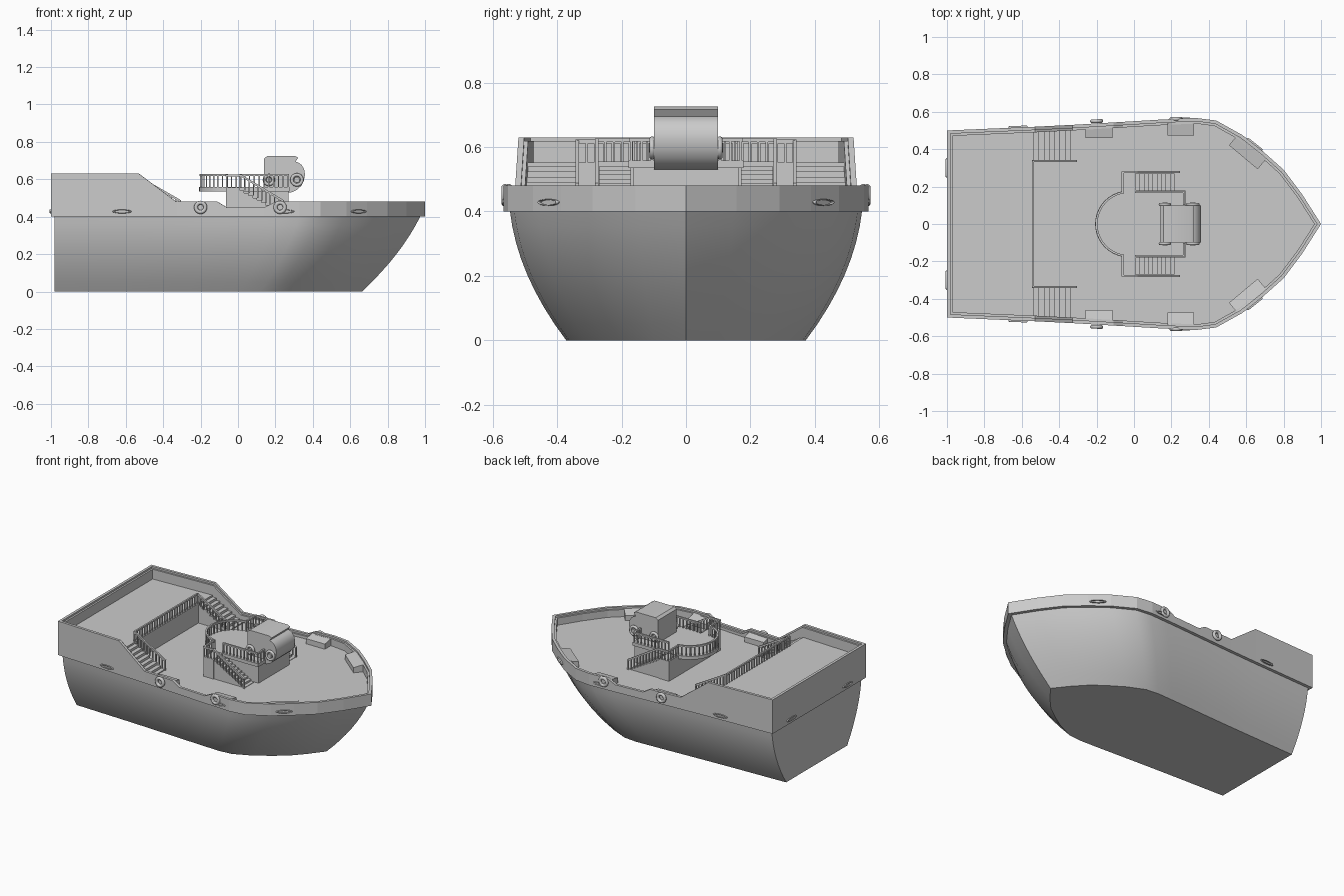
import bpy, bmesh, math
from mathutils import Vector, Matrix

if "Cube" in bpy.data.objects:
    bpy.data.objects.remove(bpy.data.objects["Cube"])


def finish(name, bm, angle=None):
    bmesh.ops.recalc_face_normals(bm, faces=bm.faces)
    me = bpy.data.meshes.new(name)
    bm.to_mesh(me)
    bm.free()
    ob = bpy.data.objects.new(name, me)
    bpy.context.collection.objects.link(ob)
    if angle:
        bpy.ops.object.select_all(action='DESELECT')
        ob.select_set(True)
        bpy.context.view_layer.objects.active = ob
        bpy.ops.object.shade_smooth_by_angle(angle=math.radians(angle))
    return ob


def loft(name, rings, closed=False, angle=None):
    """Skin a list of closed rings; cap the ends, or join last to first."""
    bm = bmesh.new()
    vs = [[bm.verts.new(p) for p in r] for r in rings]
    n = len(vs[0])
    for a, b in zip(vs, vs[1:] + (vs[:1] if closed else [])):
        for i in range(n):
            j = (i + 1) % n
            bm.faces.new((a[i], a[j], b[j], b[i]))
    if not closed:
        bm.faces.new(vs[0])
        bm.faces.new(vs[-1])
    return finish(name, bm, angle)


def prism(name, pts, z0, z1, angle=None):
    return loft(name, [[(x, y, z) for x, y in pts] for z in (z0, z1)], angle=angle)


def side_prism(name, pts, y0, y1, angle=None):
    return loft(name, [[(x, y, z) for x, z in pts] for y in (y0, y1)], angle=angle)


def block(name, x0, x1, y0, y1, z0, z1):
    return prism(name, [(x0, y0), (x1, y0), (x1, y1), (x0, y1)], z0, z1)


def bar(bm, p, q, w):
    p, q = Vector(p), Vector(q)
    d = q - p
    m = (Matrix.Translation((p + q) / 2) @ d.to_track_quat('Z', 'Y').to_matrix().to_4x4()
         @ Matrix.Diagonal((w, w, d.length + w * 0.5, 1)))
    bmesh.ops.create_cube(bm, size=1, matrix=m)


def railing(name, path, h=0.065, step=0.027):
    """Hand rail on evenly spaced posts along a path at floor level."""
    bm = bmesh.new()
    up = Vector((0, 0, h))
    path = [Vector(p) for p in path]
    for p, q in zip(path, path[1:]):
        bar(bm, p + up, q + up, 0.011)
        n = max(1, round((q - p).length / step))
        for i in range(n):
            a = p.lerp(q, i / n)
            bar(bm, a, a + up, 0.007)
    bar(bm, path[-1], path[-1] + up, 0.009)
    return finish(name, bm)


def stairs(name, x0, x1, y0, y1, z_top, z_low, n):
    """Solid flight going down towards +x."""
    pts = [(x0, z_low)]
    dx, dz = (x1 - x0) / n, (z_top - z_low) / n
    for i in range(n):
        pts += [(x0 + i * dx, z_top - i * dz), (x0 + (i + 1) * dx, z_top - i * dz)]
    pts.append((x1, z_low))
    return side_prism(name, pts, y0, y1)


def torus(name, loc, yaw, major, minor, squash=1):
    """Ring standing upright, facing sideways."""
    bpy.ops.mesh.primitive_torus_add(major_segments=28, minor_segments=10,
                                     major_radius=major, minor_radius=minor,
                                     location=loc, rotation=(math.pi / 2, 0, yaw))
    ob = bpy.context.object
    ob.name = name
    ob.scale = (1, squash, 1)
    bpy.ops.object.shade_smooth()
    return ob


# Plan outline, stern to bow, mirrored
half = [(-1, .50), (-.53, .52), (-.33, .53), (-.11, .543), (-.06, .546), (.14, .558),
        (.2, .561), (.33, .567), (.44, .553), (.58, .475), (.69, .388), (.80, .29),
        (.90, .157), (1, 0)]
outline = half + [(x, -y) for x, y in half[-2::-1]]


def inset(d):
    pts = [Vector(p) for p in outline]
    out = []
    for i, p in enumerate(pts):
        a = (p - pts[i - 1]).normalized()
        b = (pts[(i + 1) % len(pts)] - p).normalized()
        na, nb = Vector((a.y, -a.x)), Vector((b.y, -b.x))
        out.append(p + (na + nb) * d / (1 + na.dot(nb)))
    return out


# Hull: rings shrink towards the keel, stern stays upright
rings = []
for k in range(9):
    u = k / 8
    sx, sy = .84 + .22 * u - .06 * u * u, .68 + .56 * u - .24 * u * u
    rings.append([(-.98 + (p.x + .98) * sx, p.y * sy, .405 * u) for p in inset(.02)])
loft("hull", rings, angle=35)

# Bulwark with high stern, sloped shoulder and a dip amidships
DECK, AFT = .42, .552


def wall_top(x):
    return .63 if x < -.5 else .45 if -.08 < x < .16 else .48


tops = [wall_top(p[0]) for p in outline]
outer, inner, cap = inset(0), inset(.03), inset(.018)
loft("bulwark", [
    [(p.x, p.y, .40) for p in outer],
    [(p.x, p.y, t) for p, t in zip(outer, tops)],
    [(p.x, p.y, t) for p, t in zip(cap, tops)],
    [(p.x, p.y, t - .012) for p, t in zip(cap, tops)],
    [(p.x, p.y, t - .012) for p, t in zip(inner, tops)],
    [(p.x, p.y, .40) for p in inner]], closed=True)
prism("main_deck", inset(.01), .401, DECK)
prism("aft_deck", [(-.985, -.49), (-.535, -.505), (-.535, .505), (-.985, .49)], .41, AFT)
railing("aft_rail", [(-.54, -.335, AFT), (-.54, .335, AFT)])

# Bridge base and round platform
block("bridge_base", -.065, .27, -.165, .165, .41, .54)
arc = [(-.03 + .178 * math.cos(math.radians(a)), .178 * math.sin(math.radians(a)))
       for a in range(90, 271, 9)]
prism("bridge_platform", arc + [(.275, -.178), (.275, .178)], .535, .558, angle=30)
railing("bridge_round_rail", [(-.03 + (x + .03) * .96, y * .96, .558) for x, y in arc[1:-1]])

for s, side in ((1, "left"), (-1, "right")):
    # Aft stairs
    stairs("aft_stairs_" + side, -.535, -.31, s * .34, s * .505, AFT - .012, .41, 8)
    railing("aft_stair_rail_" + side,
            [(-.54, s * .337, AFT), (-.31, s * .337, DECK)])
    # Bridge landing and stairs
    block("landing_" + side, -.065, .01, s * .16, s * .275, .41, .555)
    stairs("bridge_stairs_" + side, .01, .24, s * .17, s * .27, .54, .41, 10)
    railing("landing_rail_" + side, [(-.06, s * .17, .556), (-.06, s * .277, .556),
                                     (.015, s * .277, .556), (.24, s * .277, DECK)])
    railing("bridge_front_rail_" + side, [(.01, s * .17, .558), (.268, s * .17, .558),
                                          (.268, s * .105, .558)])
    # Side lockers with lids sloping inboard
    for x0, x1, yi, yo, tag in ((-.26, -.115, .46, .52, "mid"), (.18, .32, .473, .54, "fore")):
        loft("locker_%s_%s" % (tag, side),
             [[(x, s * yi, .41), (x, s * yo, .41), (x, s * yo, .468), (x, s * yi, .455)]
              for x in (x0, x1)])
    # Bow lockers follow the bow curve
    d = Vector((.155, -.13)).normalized()
    n = Vector((d.y, -d.x))
    c = Vector((.605, .405))
    loft("locker_bow_" + side,
         [[((c + d * e + n * w).x, s * (c + d * e + n * w).y, z)
           for w, z in ((-.02, .41), (-.02, .47), (.05, .455), (.05, .41))]
          for e in (-.085, .115)])
    # Tyre fenders
    for i, x in enumerate((-.2, .225)):
        torus("fender_%d_%s" % (i, side), (x, s * (.55 + .012 * i), .45), s * .03, .025, .0105)
    # Mooring slots along the side, bow and stern
    for i, (x, y, yaw) in enumerate(((-.62, .518, .04), (.25, .563, .02),
                                     (.645, .426, -.68), (-1, .3, math.pi / 2))):
        torus("mooring_slot_%d_%s" % (i, side), (x, s * y, .428), s * yaw, .045, .007, .2)
    # Round pivots on the hood
    for i, (x, r) in enumerate(((.165, .024), (.315, .027))):
        torus("hood_ring_%d_%s" % (i, side), (x, s * .105, .597), 0, r, .009)
        bpy.ops.mesh.primitive_cylinder_add(vertices=20, radius=r * .55, depth=.024,
                                            location=(x, s * .103, .597),
                                            rotation=(math.pi / 2, 0, 0))
        bpy.context.object.name = "hood_pivot_%d_%s" % (i, side)

# Rounded hood on the bridge
side_prism("bridge_hood", [
    (.14, .55), (.14, .712), (.157, .725), (.305, .725), (.322, .716), (.308, .695),
    (.325, .688), (.342, .675), (.354, .652), (.358, .625), (.352, .592), (.338, .565),
    (.315, .543), (.285, .53), (.25, .53)], -.1, .1, angle=35)
